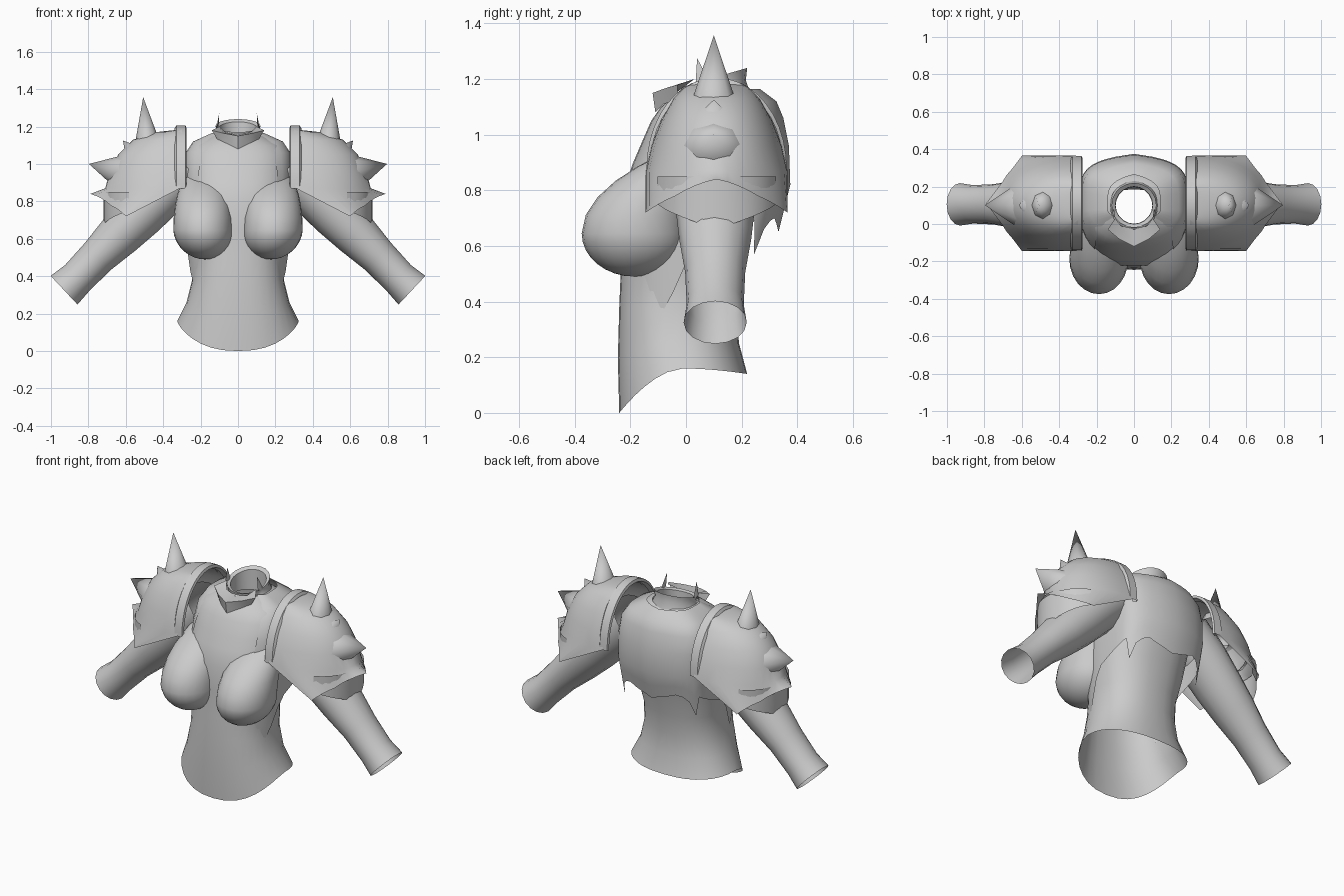
import bpy, bmesh, math
from mathutils import Vector

if "Cube" in bpy.data.objects:
    bpy.data.objects.remove(bpy.data.objects["Cube"])

grey = bpy.data.materials.new("plain_grey")
grey.diffuse_color = (0.6, 0.6, 0.6, 1)
grey.use_nodes = True
grey.node_tree.nodes["Principled BSDF"].inputs["Base Color"].default_value = grey.diffuse_color


def finish(name, bm, angle=50):
    bmesh.ops.remove_doubles(bm, verts=bm.verts, dist=0.0005)
    bmesh.ops.recalc_face_normals(bm, faces=bm.faces)
    me = bpy.data.meshes.new(name)
    bm.to_mesh(me)
    bm.free()
    ob = bpy.data.objects.new(name, me)
    bpy.context.collection.objects.link(ob)
    me.materials.append(grey)
    bpy.ops.object.select_all(action='DESELECT')
    ob.select_set(True)
    bpy.context.view_layer.objects.active = ob
    bpy.ops.object.shade_smooth_by_angle(angle=math.radians(angle))
    return ob


def grid(name, rows, closed=False, angle=50):
    """Skin a surface over rows of points."""
    bm = bmesh.new()
    vs = [[bm.verts.new(p) for p in r] for r in rows]
    n = len(rows[0])
    for a, b in zip(vs, vs[1:]):
        for i in range(n if closed else n - 1):
            j = (i + 1) % n
            bm.faces.new((a[i], a[j], b[j], b[i]))
    return finish(name, bm, angle)


def cone(name, base, tip, ru, rv, sides=8):
    """Open spike from a base centre to a tip, ru across y, rv across the rest."""
    base, tip = Vector(base), Vector(tip)
    u = Vector((0, 1, 0))
    v = (tip - base).cross(u).normalized()
    ring = [base + u * ru * math.cos(a) + v * rv * math.sin(a)
            for a in (2 * math.pi * i / sides for i in range(sides))]
    return grid(name, [ring, [tip] * sides], True, 70)


def power(v, p):
    return math.copysign(abs(v) ** p, v)


# Torso: open tube from the curved hem to the neck (z, half width, front y, back y)
N = 32
body = [(0.16, .325, -.24, .22), (.26, .275, -.245, .19), (.38, .245, -.24, .185),
        (.50, .24, -.235, .20), (.65, .27, -.225, .23), (.80, .285, -.225, .27),
        (.90, .285, -.19, .29), (.97, .28, -.16, .295), (1.05, .275, -.125, .29),
        (1.10, .24, -.09, .27), (1.135, .18, -.05, .25), (1.16, .125, -.02, .22)]
rows = []
for k, (z, w, f, b) in enumerate(body):
    row = []
    for i in range(N):
        a = 2 * math.pi * i / N
        s, c = math.sin(a), math.cos(a)
        y = (f + b) / 2 + (b - f) / 2 * power(s, .85)
        dz = 0
        if k < 2:
            drop = (.16 if s < 0 else .02) * abs(s) ** 1.5
            dz = -drop * (1, .4)[k]
        row.append((w * power(c, .85), y, z + dz))
    rows.append(row)
grid("torso", rows, True)

# Neck collar: taller at the back, with an inner lining
rows = []
for r, lift, z0 in [(.135, .0, 1.14), (.115, .025, 1.17), (.12, .035, 1.205),
                    (.10, .03, 1.195), (.098, 0, 1.10)]:
    rows.append([(r * math.cos(a), .1 + r * math.sin(a), z0 + lift * math.sin(a))
                 for a in (2 * math.pi * i / 20 for i in range(20))])
grid("neck_collar", rows, True)

# Folded flap at the front of the collar
rows = [[(-.10, .03, 1.2), (-.07, -.01, 1.17), (0, -.03, 1.155), (.07, -.01, 1.17), (.10, .03, 1.2)],
        [(-.14, -.03, 1.18), (-.08, -.08, 1.165), (0, -.12, 1.15), (.08, -.08, 1.165), (.14, -.03, 1.18)],
        [(-.11, -.03, 1.13), (-.06, -.08, 1.11), (0, -.11, 1.08), (.06, -.08, 1.11), (.11, -.03, 1.13)]]
grid("collar_flap", rows)

# Vest: boxy back and flanks with a ragged hem (angle 0 is the back)
hem = [.65, .68, .70, .69, .66, .57, .69, .67, .65, .60, .54, .43, .35, .43, .50]
M = len(hem) - 1
tops = [(1.165, .14, .225, .04), (1.12, .24, .285, -.01), (1.06, .28, .31, -.07),
        (.96, .29, .33, -.12), (.82, .29, .335, -.16)]
rows = []
for z, w, b, f in tops:
    row = []
    for i in range(-M, M + 1):
        a = math.radians(145) * i / M
        s, c = math.sin(a), math.cos(a)
        x = w * power(s, .6)
        if c > 0:
            y = .08 + (b - .08) * c ** .4 + .04 * c * (1 - abs(x) / w)
        else:
            y = .08 - (.08 - f) * abs(c) ** .9 * 1.2
        row.append((x, y, z))
    rows.append(row)
last = rows[-1]
for t in (.5, 1):
    row = []
    for i, (x, y, z) in enumerate(last):
        d = (z - hem[abs(i - M)]) * t
        row.append((x * (1 - .18 * d), y - .2 * d * max(0, y) / .3, z - d))
    rows.append(row)
grid("ragged_vest", rows, False, 60)

for side, tag in ((1, "right"), (-1, "left")):
    # Chest cup: sphere stretched upward and leaned back into the torso
    bm = bmesh.new()
    bmesh.ops.create_uvsphere(bm, u_segments=24, v_segments=16, radius=1)
    for v in bm.verts:
        x, y, z = v.co
        dz = z * (.34 if z > 0 else .155)
        lean = 2.5 * dz * dz if dz > 0 else 0
        fat = (1 - z * z) ** -.12 if 0 < z < .98 else 1
        inward = -.012 * max(0, -z)
        v.co = (side * (.188 + inward + x * .158 * fat),
                -.185 + y * .19 + lean, .645 + dz)
    finish(f"chest_cup_{tag}", bm)

    # Collar point
    cone(f"collar_point_{tag}", (side * .11, .06, 1.19), (side * .10, .04, 1.275), .025, .006, 4)

    # Sleeve: open tube from shoulder to wrist (x, z, radius)
    path = [(.27, .98, .14), (.40, .86, .14), (.52, .735, .132), (.63, .625, .12),
            (.75, .505, .10), (.86, .39, .095), (.93, .325, .105)]
    rows = []
    for x, z, r in path:
        rows.append([(side * (x + .683 * r * math.cos(a)), .105 + 1.08 * r * math.sin(a),
                      z + .73 * r * math.cos(a))
                     for a in (2 * math.pi * i / 16 for i in range(16))])
    grid(f"sleeve_{tag}", rows, True)

    # Shoulder guard: stacked U-shaped rings (z, outer x, half depth, inner x)
    guard = [(1.185, .302, .09, .30), (1.17, .44, .115, .30), (1.13, .56, .155, .30),
             (1.05, .64, .20, .295), (.96, .685, .235, .295), (.87, .71, .255, .31),
             (.72, .73, .255, .44)]
    C = 20
    rows = []
    for k, (z, xo, hw, xi) in enumerate(guard):
        row = []
        for i in range(C + 1):
            a = math.pi * (i / C - .5)
            c = max(0, math.cos(a))
            y = hw * math.sin(a)
            x = xi + (xo - xi) * c ** .85
            zz = z
            if k == len(guard) - 1:
                zz += .09 * c * c
                x = max(x, .79 - .75 * abs(y))
                zz += max(0, .03 - .2 * abs(y))
            row.append((side * x, .11 + y, zz))
        rows.append(row)
    grid(f"shoulder_guard_{tag}", rows, False, 60)

    # Lower shoulder plate dipping to a point
    rows = []
    for t in (0, 1):
        row = []
        for i in range(13):
            a = math.radians(65) * (i / 6 - 1)
            c = math.cos(a)
            row.append((side * (.43 + .29 * c ** .75), .11 + .235 * math.sin(a),
                        .85 if t == 0 else .75 - .09 * (1 - abs(i / 6 - 1))))
        rows.append(row)
    grid(f"lower_shoulder_plate_{tag}", rows)

    # Raised rim around the inner opening of the guard
    rows = []
    for x, k in ((.34, .98), (.33, 1.03), (.28, 1.03), (.275, .98), (.30, .94)):
        row = []
        for i in range(21):
            a = math.pi * i / 20
            row.append((side * x, .11 - .245 * k * math.cos(a),
                        .87 + .325 * k * max(0, math.sin(a)) ** .95))
        rows.append(row)
    grid(f"guard_rim_{tag}", rows)

    # Spikes on the shoulder guard
    cone(f"top_spike_{tag}", (side * .485, .1, 1.12), (side * .507, .1, 1.357), .08, .065)
    cone(f"outer_spike_{tag}", (side * .635, .1, .96), (side * .797, .1, 1.0), .11, .09)
    cone(f"small_spike_{tag}", (side * .56, .1, 1.06), (side * .615, .1, 1.125), .07, .05)
